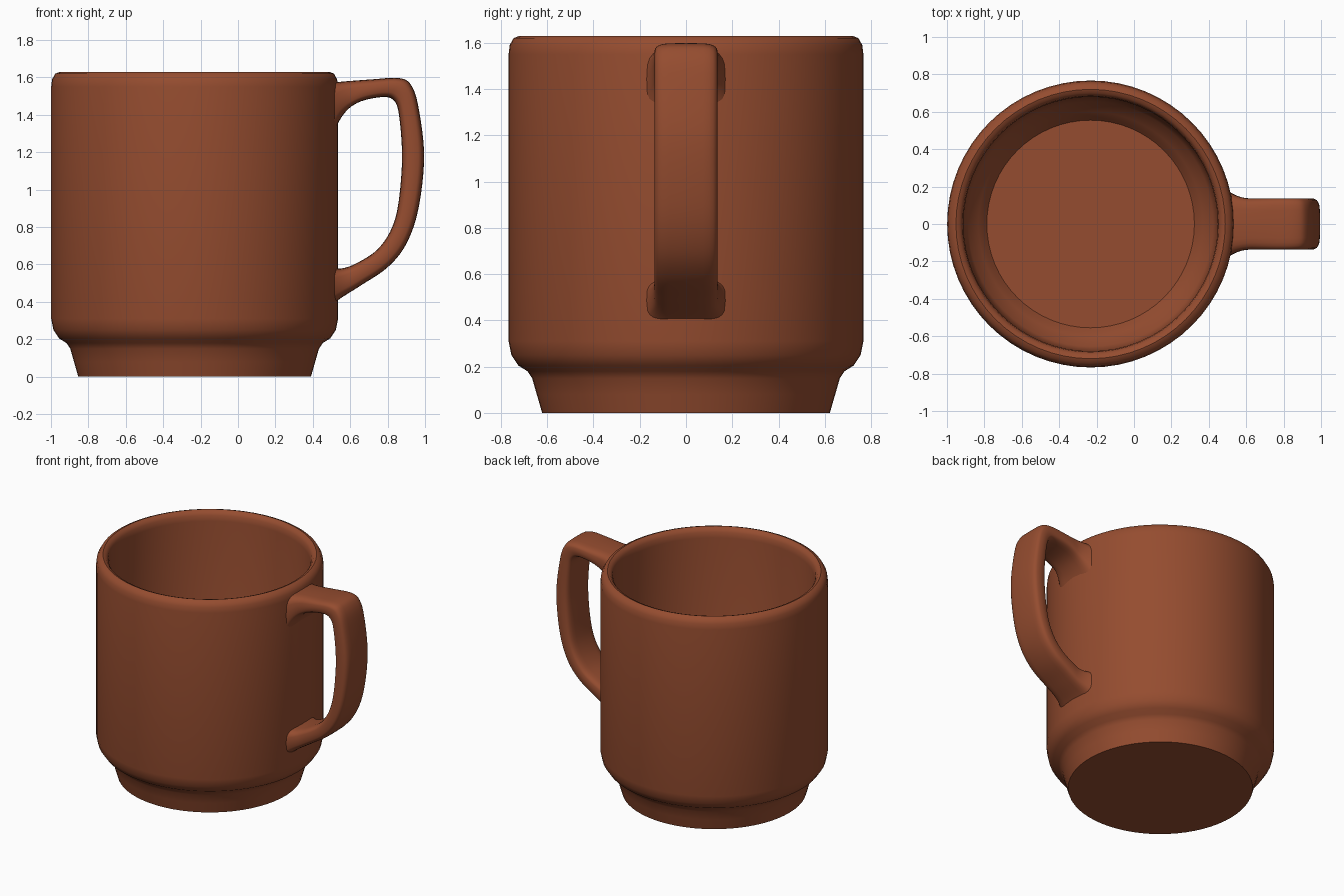
import bpy, bmesh, math
from mathutils import Vector

cube = bpy.data.objects.get("Cube")
if cube:
    bpy.data.objects.remove(cube)

CLAY = (0.30, 0.073, 0.029, 1)
clay = bpy.data.materials.new("terracotta")
clay.use_nodes = True
clay.diffuse_color = CLAY
clay.node_tree.nodes["Principled BSDF"].inputs["Base Color"].default_value = CLAY


def make_object(name, bm, angle):
    bmesh.ops.recalc_face_normals(bm, faces=bm.faces)
    mesh = bpy.data.meshes.new(name)
    bm.to_mesh(mesh)
    bm.free()
    mesh.materials.append(clay)
    obj = bpy.data.objects.new(name, mesh)
    bpy.context.collection.objects.link(obj)
    bpy.ops.object.select_all(action='DESELECT')
    bpy.context.view_layer.objects.active = obj
    obj.select_set(True)
    bpy.ops.object.shade_smooth_by_angle(angle=math.radians(angle))
    return obj


def bridge(bm, rings):
    for a, b in zip(rings, rings[1:]):
        n = len(a)
        for i in range(n):
            j = (i + 1) % n
            bm.faces.new((a[i], a[j], b[j], b[i]))
    bm.faces.new(rings[0])
    bm.faces.new(rings[-1])


def smooth_path(points, steps=6):
    """Catmull-Rom curve through the points."""
    p = [Vector(q) for q in points]
    p = [2 * p[0] - p[1]] + p + [2 * p[-1] - p[-2]]
    out = []
    for a, b, c, d in zip(p, p[1:], p[2:], p[3:]):
        for s in range(steps):
            t = s / steps
            out.append(0.5 * (2 * b + (c - a) * t + (2 * a - 5 * b + 4 * c - d) * t * t
                              + (3 * b - a - 3 * c + d) * t ** 3))
    return out + [p[-2]]


# Cup: stepped foot, straight wall, rounded rim and hollow inside (radius, height)
profile = [(0.622, 0), (0.645, 0.08), (0.665, 0.15), (0.685, 0.18), (0.725, 0.205),
           (0.755, 0.25), (0.767, 0.31), (0.767, 1.55), (0.762, 1.59), (0.745, 1.62),
           (0.72, 1.63), (0.70, 1.622), (0.685, 1.60), (0.68, 1.56), (0.675, 0.38),
           (0.655, 0.31), (0.60, 0.26), (0.57, 0.22), (0.555, 0.20)]
CUP_X, SIDES = -0.232, 64
bm = bmesh.new()
rings = []
for r, z in profile:
    rings.append([bm.verts.new((CUP_X + r * math.cos(2 * math.pi * k / SIDES),
                                r * math.sin(2 * math.pi * k / SIDES), z))
                  for k in range(SIDES)])
bridge(bm, rings)
make_object("cup_body", bm, 40)

# Handle: rounded section spanning matching outer and inner edge curves (x, z)
outer = [(0.49, 1.57), (0.56, 1.578), (0.72, 1.59), (0.86, 1.597), (0.925, 1.56),
         (0.965, 1.44), (0.995, 1.18), (0.965, 0.90), (0.90, 0.71), (0.80, 0.585),
         (0.66, 0.49), (0.55, 0.42), (0.49, 0.37)]
inner = [(0.49, 1.25), (0.555, 1.39), (0.64, 1.465), (0.77, 1.495), (0.835, 1.475),
         (0.862, 1.39), (0.877, 1.17), (0.858, 0.93), (0.82, 0.79), (0.745, 0.68),
         (0.64, 0.61), (0.56, 0.58), (0.49, 0.58)]
bm = bmesh.new()
rings = []
SECTION = 24
for o, i in zip(smooth_path(outer), smooth_path(inner)):
    mid, half = (o + i) / 2, (o - i) / 2
    flare = max(0, 0.62 - mid.x) ** 2 * 3
    ring = []
    for k in range(SECTION):
        a = 2 * math.pi * k / SECTION
        c, s = math.cos(a), math.sin(a)
        u = math.copysign(abs(c) ** 0.55, c)
        v = math.copysign(abs(s) ** 0.45, s)
        p = mid + half * u
        ring.append(bm.verts.new((p.x, v * (0.137 + flare), p.y)))
    rings.append(ring)
bridge(bm, rings)
make_object("handle", bm, 60)
